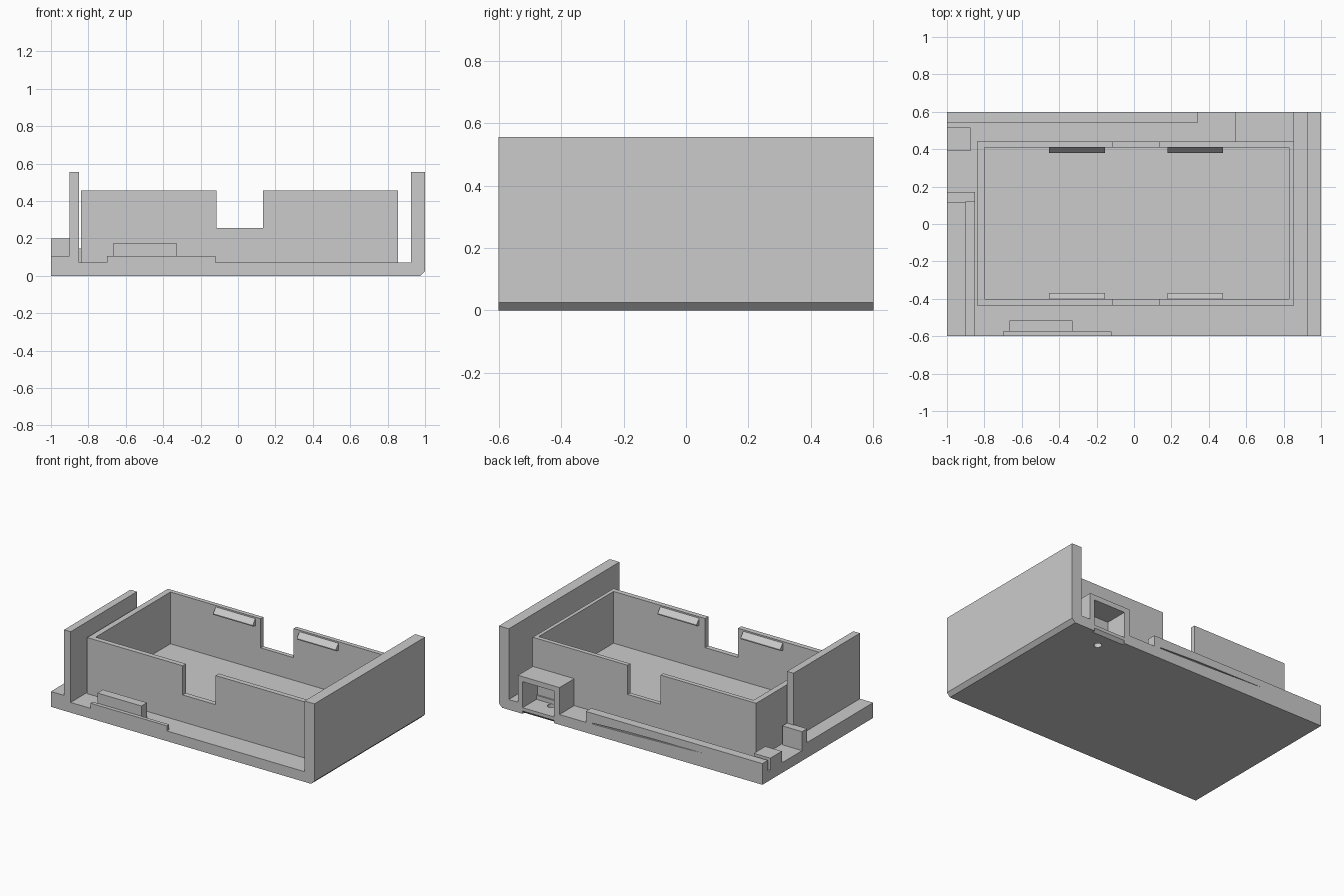
import bpy
import bmesh
from mathutils import Vector

cube = bpy.data.objects.get("Cube")
if cube:
    bpy.data.objects.remove(cube, do_unlink=True)

# One plain material for the whole moulding
grey = bpy.data.materials.new("light grey plastic")
grey.use_nodes = True
colour = (0.6, 0.6, 0.6, 1)
grey.diffuse_color = colour
grey.node_tree.nodes["Principled BSDF"].inputs["Base Color"].default_value = colour


def finish(name, bm):
    bmesh.ops.recalc_face_normals(bm, faces=bm.faces)
    mesh = bpy.data.meshes.new(name)
    bm.to_mesh(mesh)
    bm.free()
    mesh.materials.append(grey)
    obj = bpy.data.objects.new(name, mesh)
    bpy.context.collection.objects.link(obj)
    return obj


def prism(name, points, start, end, axis="y"):
    """Extrude a profile: (x, z) along y, or (y, z) along x."""
    bm = bmesh.new()
    if axis == "y":
        verts = [bm.verts.new((a, start, b)) for a, b in points]
        step = Vector((0, end - start, 0))
    else:
        verts = [bm.verts.new((start, a, b)) for a, b in points]
        step = Vector((end - start, 0, 0))
    face = bm.faces.new(verts)
    out = bmesh.ops.extrude_face_region(bm, geom=[face])
    moved = [g for g in out["geom"] if isinstance(g, bmesh.types.BMVert)]
    bmesh.ops.translate(bm, verts=moved, vec=step)
    return finish(name, bm)


def box(name, x, y, z):
    profile = [(x[0], z[0]), (x[1], z[0]), (x[1], z[1]), (x[0], z[1])]
    return prism(name, profile, y[0], y[1])


def cut(target, cutter):
    cutter.hide_render = True
    mod = target.modifiers.new("cut", "BOOLEAN")
    mod.operation = "DIFFERENCE"
    mod.solver = "EXACT"
    mod.object = cutter
    bpy.context.view_layer.objects.active = target
    bpy.ops.object.modifier_apply(modifier=mod.name)
    bpy.data.objects.remove(cutter, do_unlink=True)


FLOOR = 0.07
WALL = 0.555
RIM = 0.455

# Base plate and tall end wall in one chamfered L profile
base = prism("base_and_end_wall",
             [(-1, 0), (0.975, 0), (1, 0.025), (1, WALL), (0.925, WALL),
              (0.925, FLOOR), (-1, FLOOR)], -0.6, 0.6)

# Socket recess, chamfered lip and drain hole in the base
cut(base, box("recess_cutter", (0.58, 0.82), (0.45, 0.7), (0.042, 0.2)))
cut(base, prism("lip_cutter", [(0.57, -0.01), (0.61, -0.01), (0.61, 0.03)],
                0.58, 0.82, "x"))
bm = bmesh.new()
bmesh.ops.create_cone(bm, cap_ends=True, segments=16, radius1=0.025,
                      radius2=0.025, depth=0.3)
bmesh.ops.translate(bm, verts=bm.verts, vec=(0.69, 0.475, 0))
cut(base, finish("hole_cutter", bm))

# Tray: notched long walls, end walls and floor
notched = [(-0.84, FLOOR), (0.855, FLOOR), (0.855, RIM), (0.135, RIM),
           (0.135, 0.255), (-0.115, 0.255), (-0.115, RIM), (-0.84, RIM)]
prism("tray_front_wall", notched, -0.435, -0.4)
prism("tray_back_wall", notched, 0.41, 0.44)
box("tray_right_wall", (-0.84, -0.8), (-0.4, 0.41), (FLOOR, RIM))
box("tray_left_wall", (0.83, 0.855), (-0.4, 0.41), (FLOOR, RIM))
box("tray_floor", (-0.8, 0.83), (-0.4, 0.41), (FLOOR, 0.1))

# Wedge clips inside the long walls
for side, wall, direction in (("front", -0.4, 1), ("back", 0.41, -1)):
    tip = wall + direction * 0.03
    for number, (x0, x1) in enumerate(((-0.455, -0.155), (0.18, 0.475))):
        prism(f"{side}_clip_{number + 1}",
              [(wall, 0.445), (tip, 0.41), (tip, 0.403), (wall, 0.395)],
              x0, x1, "x")

# Short end wall with its outer ledge and corner post
box("short_end_wall", (-0.9, -0.85), (-0.6, 0.12), (FLOOR, WALL))
box("outer_ledge", (-1, -0.9), (-0.6, 0.115), (FLOOR, 0.105))
box("corner_post", (-1, -0.85), (0.115, 0.17), (FLOOR, 0.2))
box("corner_block", (-1, -0.875), (0.39, 0.515), (FLOOR, 0.15))

# Low front rail and block
box("front_rail", (-0.7, -0.12), (-0.6, -0.575), (FLOOR, 0.105))
box("front_block", (-0.665, -0.33), (-0.575, -0.515), (FLOOR, 0.175))

# Back rail with a thin tapered slit
rail = box("back_rail", (-1, 0.34), (0.54, 0.6), (FLOOR, 0.145))
cut(rail, prism("slit_cutter", [(0.29, 0.072), (0, 0.078), (-0.55, 0.096),
                                (0, 0.09), (0.29, 0.078)], 0.59, 0.65))

# Arched socket housing
prism("socket_housing",
      [(0.54, FLOOR), (0.58, FLOOR), (0.58, 0.22), (0.82, 0.22),
       (0.82, FLOOR), (0.855, FLOOR), (0.855, 0.255), (0.54, 0.255)],
      0.44, 0.6)
